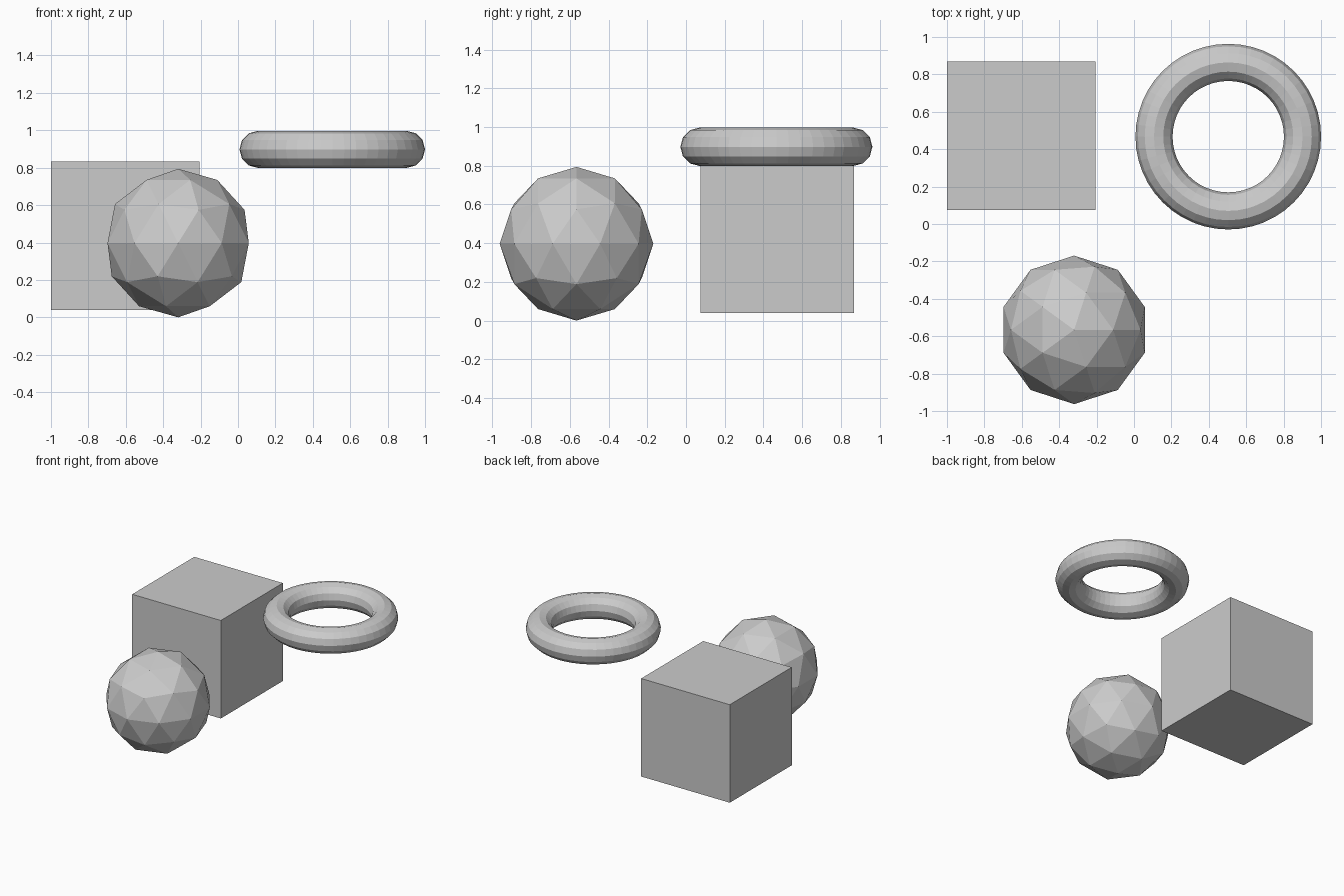
import bpy

if "Cube" in bpy.data.objects:
    bpy.data.objects.remove(bpy.data.objects["Cube"])

S = 0.397  # shared unit: half cube side, sphere radius, ring major radius

# Cube
bpy.ops.mesh.primitive_cube_add(size=2 * S, location=(-0.603, 0.471, 0.436))
bpy.context.object.name = "cube"

# Faceted ball
bpy.ops.mesh.primitive_ico_sphere_add(subdivisions=2, radius=S,
                                      location=(-0.32, -0.566, S))
bpy.context.object.name = "faceted_ball"

# Floating ring
bpy.ops.mesh.primitive_torus_add(major_segments=48, minor_segments=12,
                                 major_radius=S, minor_radius=S / 4,
                                 location=(0.504, 0.467, 0.898))
bpy.context.object.name = "ring"
